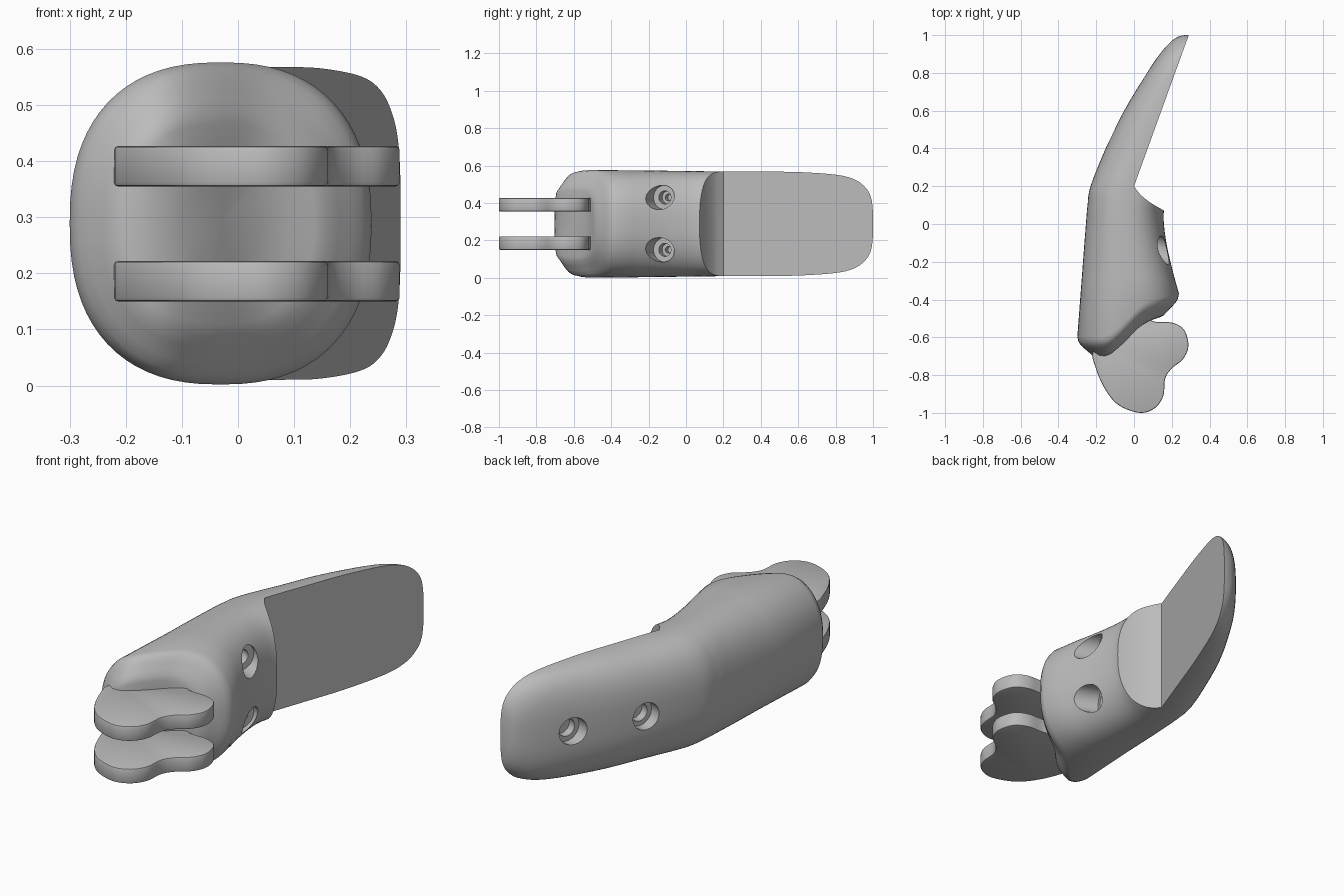
import bpy, bmesh, math
from mathutils import Vector

if "Cube" in bpy.data.objects:
    bpy.data.objects.remove(bpy.data.objects["Cube"])

grey = bpy.data.materials.new("plain grey")
grey.use_nodes = True
grey.diffuse_color = (0.5, 0.5, 0.5, 1)
grey.node_tree.nodes["Principled BSDF"].inputs["Base Color"].default_value = (0.5, 0.5, 0.5, 1)


def finish(name, bm):
    bmesh.ops.recalc_face_normals(bm, faces=bm.faces)
    mesh = bpy.data.meshes.new(name)
    bm.to_mesh(mesh)
    bm.free()
    mesh.materials.append(grey)
    obj = bpy.data.objects.new(name, mesh)
    bpy.context.collection.objects.link(obj)
    return obj


def loft(name, rings):
    """Skin a list of equally sized closed rings and cap both ends."""
    bm = bmesh.new()
    rows = [[bm.verts.new(p) for p in ring] for ring in rings]
    n = len(rows[0])
    for a, b in zip(rows, rows[1:]):
        for i in range(n):
            j = (i + 1) % n
            bm.faces.new((a[i], a[j], b[j], b[i]))
    bm.faces.new(rows[0])
    bm.faces.new(rows[-1])
    return finish(name, bm)


def prism(name, outline, z0, z1):
    return loft(name, [[(x, y, z) for x, y in outline] for z in (z0, z1)])


def spline(p0, p1, p2, p3, t):
    return [0.5 * (2 * b + (c - a) * t + (2 * a - 5 * b + 4 * c - d) * t * t
                   + (3 * b - a - 3 * c + d) * t ** 3)
            for a, b, c, d in zip(p0, p1, p2, p3)]


def smooth(points, steps, closed=False):
    n = len(points)
    pick = (lambda i: points[i % n]) if closed else (lambda i: points[max(0, min(n - 1, i))])
    out = [spline(pick(i - 1), pick(i), pick(i + 1), pick(i + 2), s / steps)
           for i in range(n if closed else n - 1) for s in range(steps)]
    return out if closed else out + [list(points[-1])]


def section(left, right, half, power=2.4, count=72):
    """Rounded cross-section as (x, z) pairs."""
    pts = []
    for k in range(count):
        c, s = math.cos(k * math.tau / count), math.sin(k * math.tau / count)
        pts.append(((left + right) / 2 + (right - left) / 2 * math.copysign(abs(c) ** (2 / power), c),
                    0.289 + half * math.copysign(abs(s) ** (2 / power), s)))
    return pts


def select(obj):
    bpy.ops.object.select_all(action="DESELECT")
    obj.select_set(True)
    bpy.context.view_layer.objects.active = obj


def cut(obj, cutter):
    mod = obj.modifiers.new("cut", "BOOLEAN")
    mod.operation, mod.solver, mod.object = "DIFFERENCE", "EXACT", cutter
    select(obj)
    bpy.ops.object.modifier_apply(modifier=mod.name)
    bpy.data.objects.remove(cutter)


# Front end: curved face with a soft chamfered rim
front_curve = smooth([(-0.32, -0.70), (-0.2, -0.703), (-0.13, -0.69), (-0.06, -0.635),
                      (0.03, -0.545), (0.1, -0.505), (0.18, -0.485), (0.26, -0.47)], 6)


def front_y(x):
    for (xa, ya), (xb, yb) in zip(front_curve, front_curve[1:]):
        if xa <= x <= xb:
            return ya + (yb - ya) * (x - xa) / (xb - xa)
    return front_curve[-1][1]


rings = []
rim = section(-0.3, 0.238, 0.287)
for scale, back in ((0.03, 0), (0.25, 0), (0.45, 0), (0.62, 0), (0.7, 0.006), (0.78, 0.025),
                    (0.87, 0.045), (0.94, 0.062), (0.98, 0.08), (1, 0.105)):
    ring = [(-0.031 + (x + 0.031) * scale, 0.289 + (z - 0.289) * scale) for x, z in rim]
    rings.append([(x, front_y(x) + back, z) for x, z in ring])

# Main shell: station, left side, right side, half height
stations = [(-0.28, -0.276, 0.213, 0.286), (-0.12, -0.264, 0.175, 0.284), (0.02, -0.253, 0.157, 0.282),
            (0.1, -0.246, 0.165, 0.281), (0.2, -0.23, 0.2, 0.28), (0.4, -0.15, 0.32, 0.279),
            (0.6, -0.052, 0.37, 0.277), (0.8, 0.068, 0.39, 0.263), (0.9, 0.137, 0.4, 0.238),
            (0.96, 0.19, 0.41, 0.195), (0.99, 0.23, 0.39, 0.14), (1.0, 0.268, 0.33, 0.06)]
for y, left, right, half in smooth(stations, 5):
    power = 2.4 + 0.3 * max(0, min(1, y / 0.5))
    rings.append([(x, y, z) for x, z in section(left, right, half, power)])
shell = loft("handle_shell", rings)

# Flat inner face and concave shoulder
shoulder = smooth([(0, 0.2), (0.035, 0.155), (0.08, 0.118), (0.125, 0.09), (0.17, 0.066)], 5)
cut(shell, prism("face_cutter", shoulder + [(0.7, 0), (0.7, 1.2), (0.3625, 1.2)], -0.2, 0.8))


# Stepped screw holes, square to the flat face
def drill(start, direction, profile):
    axis = Vector(direction).normalized()
    side = axis.cross(Vector((0, 0, 1)))
    up = side.cross(axis)
    cutter = loft("hole_cutter", [
        [Vector(start) + axis * depth + radius * (side * math.cos(k * math.tau / 40)
                                                  + up * math.sin(k * math.tau / 40))
         for k in range(40)] for depth, radius in profile])
    cut(shell, cutter)


for z in (0.15, 0.43):
    drill((0.19, -0.15, z), (-0.93, 0.37, 0),
          ((-0.15, 0.065), (0.1, 0.065), (0.1, 0.035), (0.15, 0.035), (0.15, 0.018), (0.19, 0.018)))
for x, y in ((0.055, 0.78), (-0.115, 0.47)):
    drill((x, y, 0.285), (0.94, -0.34, 0),
          ((-0.15, 0.065), (0.05, 0.065), (0.05, 0.042), (0.09, 0.042)))

select(shell)
bpy.ops.object.shade_smooth_by_angle(angle=math.radians(32))

# Two lobed hinge plates
lobes = smooth([(-0.217, -0.67), (-0.2, -0.77), (-0.15, -0.88), (-0.08, -0.96), (0.03, -1.0),
                (0.11, -0.975), (0.155, -0.91), (0.165, -0.82), (0.2, -0.765), (0.26, -0.715),
                (0.288, -0.645), (0.265, -0.56), (0.2, -0.522), (0.1, -0.515), (0.0, -0.46),
                (-0.13, -0.56)], 5, closed=True)
for name, z in (("lower_hinge_plate", 0.15), ("upper_hinge_plate", 0.355)):
    plate = prism(name, lobes, z, z + 0.072)
    bevel = plate.modifiers.new("bevel", "BEVEL")
    bevel.width, bevel.segments, bevel.angle_limit = 0.007, 2, math.radians(50)
    select(plate)
    bpy.ops.object.modifier_apply(modifier=bevel.name)
    bpy.ops.object.shade_smooth_by_angle(angle=math.radians(30))
